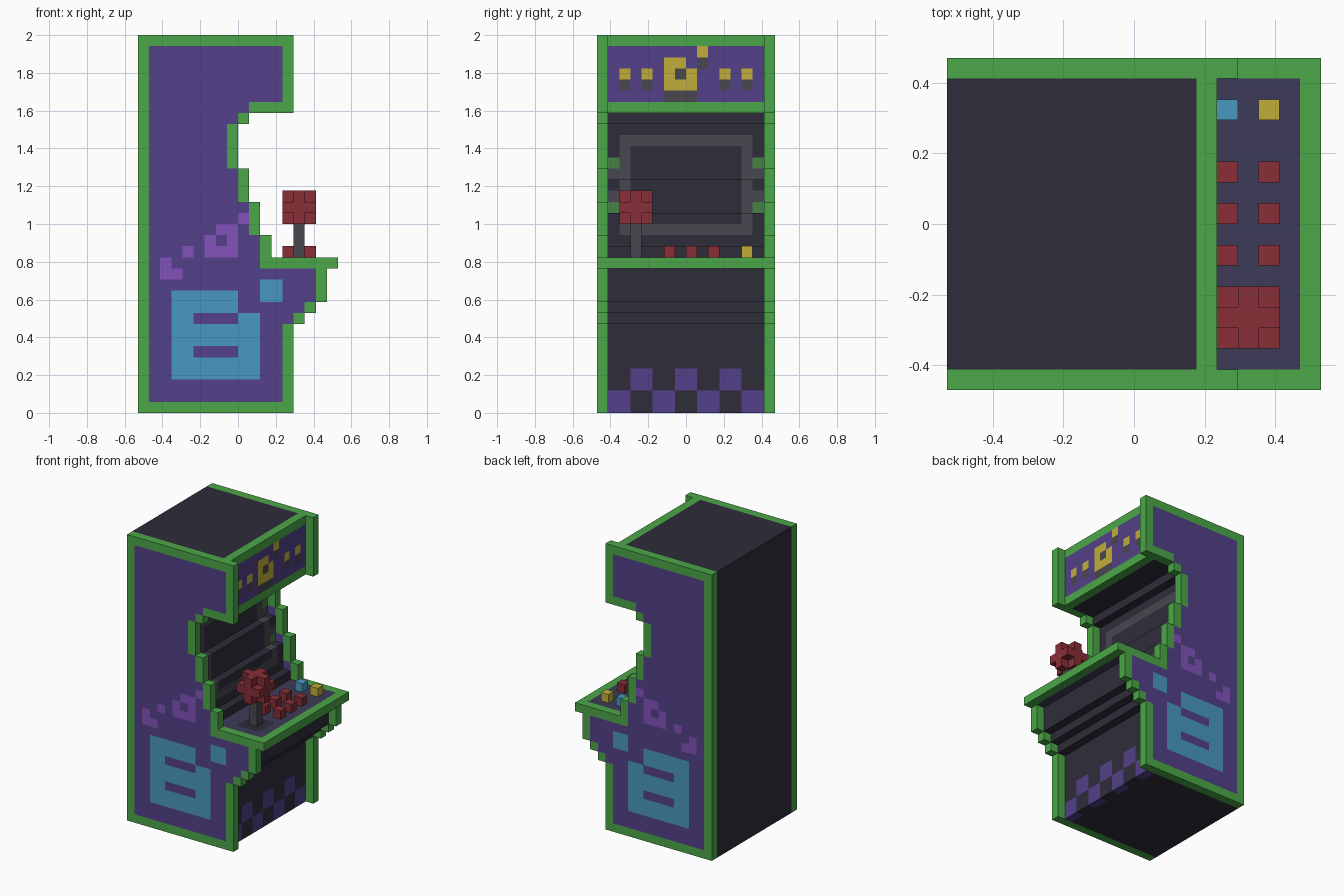
import bpy, bmesh
from mathutils import Vector

cube = bpy.data.objects.get("Cube")
if cube:
    bpy.data.objects.remove(cube)

V = 1 / 17                      # edge length of one block
NX, NY, NZ = 18, 16, 34         # size of the whole block grid


def srgb(c):
    c /= 255
    return c / 12.92 if c <= 0.04045 else ((c + 0.055) / 1.055) ** 2.4


COLOURS = {
    "green": (76, 167, 72), "purple": (83, 64, 137), "violet": (130, 82, 188),
    "blue": (73, 152, 192), "charcoal": (46, 45, 58), "navy": (61, 59, 88),
    "red": (136, 46, 54), "yellow": (194, 174, 58), "grey": (72, 71, 79),
    "muted_green": (70, 132, 70),
}
MATS = {}
for name, rgb in COLOURS.items():
    m = bpy.data.materials.new(name)
    m.use_nodes = True
    col = tuple(srgb(c) for c in rgb) + (1.0,)
    m.diffuse_color = col
    m.node_tree.nodes["Principled BSDF"].inputs["Base Color"].default_value = col
    MATS[name] = m

DIRS = [Vector(d) for d in ((1, 0, 0), (-1, 0, 0), (0, 1, 0), (0, -1, 0), (0, 0, 1), (0, 0, -1))]


def block_part(name, cells):
    """Mesh the outer skin of a set of blocks; cells maps (i, j, k) to a colour."""
    bm = bmesh.new()
    used = sorted(set(cells.values()))
    verts = {}

    def vert(p):
        key = tuple(round(c) for c in p)
        if key not in verts:
            verts[key] = bm.verts.new(((key[0] - NX / 2) * V, (key[1] - NY / 2) * V, key[2] * V))
        return verts[key]

    for cell, colour in cells.items():
        mid = Vector(cell) + Vector((0.5, 0.5, 0.5))
        for d in DIRS:
            if tuple(int(c + n) for c, n in zip(cell, d)) in cells:
                continue
            u = Vector((d.y, d.z, d.x))
            w = d.cross(u)
            corners = [mid + (d + a * u + b * w) / 2 for a, b in ((-1, -1), (1, -1), (1, 1), (-1, 1))]
            bm.faces.new([vert(p) for p in corners]).material_index = used.index(colour)
    mesh = bpy.data.meshes.new(name)
    bm.to_mesh(mesh)
    bm.free()
    for c in used:
        mesh.materials.append(MATS[c])
    obj = bpy.data.objects.new(name, mesh)
    bpy.context.collection.objects.link(obj)
    return obj


def box(i, j, k, colour):
    """Blocks of a box given as inclusive (first, last) ranges."""
    return {(a, b, c): colour for a in range(i[0], i[1] + 1)
            for b in range(j[0], j[1] + 1) for c in range(k[0], k[1] + 1)}


def stack(*runs):
    """Depth of every layer from (layers, depth) runs, bottom up."""
    return [depth for n, depth in runs for _ in range(n)]


# Side panels: stepped outline with green border and painted artwork
panel = stack((8, 14), (1, 15), (1, 16), (3, 17), (1, 18), (2, 12), (3, 11), (3, 10),
              (4, 9), (1, 10), (7, 14))
ART = [  # first column, last column, first layer, last layer, colour
    (3, 10, 3, 8, "blue"), (3, 8, 9, 10, "blue"), (11, 12, 10, 11, "blue"),
    (5, 8, 8, 8, "purple"), (5, 8, 5, 5, "purple"),
    (6, 8, 14, 16, "violet"), (7, 7, 15, 15, "purple"), (6, 6, 16, 16, "purple"),
    (9, 9, 17, 17, "violet"), (4, 4, 14, 14, "violet"),
    (2, 2, 12, 13, "violet"), (3, 3, 12, 12, "violet"),
]


def in_panel(i, k):
    return 0 <= k < NZ and 0 <= i < panel[k]


def panel_colour(i, k):
    rim = not all(in_panel(i + a, k + b) for a, b in ((1, 0), (-1, 0), (0, 1), (0, -1)))
    if rim or (i, k) == (11, 13):
        return "green"
    colour = "purple"
    for i0, i1, k0, k1, c in ART:
        if i0 <= i <= i1 and k0 <= k <= k1:
            colour = c
    return colour


for name, j in (("right_side_panel", 0), ("left_side_panel", NY - 1)):
    block_part(name, {(i, j, k): panel_colour(i, k) for k in range(NZ) for i in range(panel[k])})

# Cabinet body: stepped front with painted screen frame and chequered kick plate
body = stack((8, 13), (1, 14), (1, 15), (3, 16), (2, 11), (3, 10), (3, 9), (5, 8), (1, 9), (7, 12))
cells = {}
for k in range(NZ):
    cells.update(box((0, body[k] - 1), (1, 14), (k, k), "charcoal"))
    for j in range(1, 15):
        front = (body[k] - 1, j, k)
        if k < 4 and ((j - 1) // 2 + k // 2) % 2 == 0:
            cells[front] = "purple"
        if 16 <= k <= 24 and 2 <= j <= 13 and (k in (16, 24) or j in (2, 13)):
            cells[front] = "grey"
        if j in (1, 14) and k in (18, 22):
            cells[front] = "muted_green"
        if j in (1, 14) and k in (19, 21):
            cells[front] = "grey"
block_part("cabinet_body", cells)

# Marquee with green trim and yellow ornaments
cells = box((12, 12), (1, 14), (27, 33), "purple")
cells.update(box((12, 12), (1, 14), (27, 27), "green"))
cells.update(box((12, 12), (1, 14), (33, 33), "green"))
cells.update(box((12, 12), (6, 8), (28, 28), "grey"))
cells.update(box((12, 12), (6, 8), (29, 30), "yellow"))
cells.update(box((12, 12), (6, 7), (31, 31), "yellow"))
cells[12, 7, 30] = "grey"
for j, k in ((2, 30), (4, 30), (11, 30), (13, 30), (9, 32)):
    cells[12, j, k] = "yellow"
    cells[12, j, k - 1] = "grey"
block_part("marquee", cells)

# Control deck with green front lip and dark joystick base
cells = box((11, 16), (1, 14), (13, 13), "navy")
cells.update(box((17, 17), (1, 14), (13, 13), "green"))
cells.update(box((13, 15), (2, 4), (13, 13), "charcoal"))
block_part("control_deck", cells)

# Joystick: stem and a ball made of a cube without its corners
block_part("joystick_stem", box((14, 14), (3, 3), (14, 16), "grey"))
ball = box((13, 15), (2, 4), (17, 19), "red")
block_part("joystick_ball", {c: v for c, v in ball.items()
                             if not (c[0] != 14 and c[1] != 3 and c[2] != 18)})

# Buttons in two rows
for row, i, last in (("back", 13, "blue"), ("front", 15, "yellow")):
    for n, (j, colour) in enumerate(((6, "red"), (8, "red"), (10, "red"), (13, last)), 1):
        block_part(f"{row}_button_{n}", {(i, j, 14): colour})
